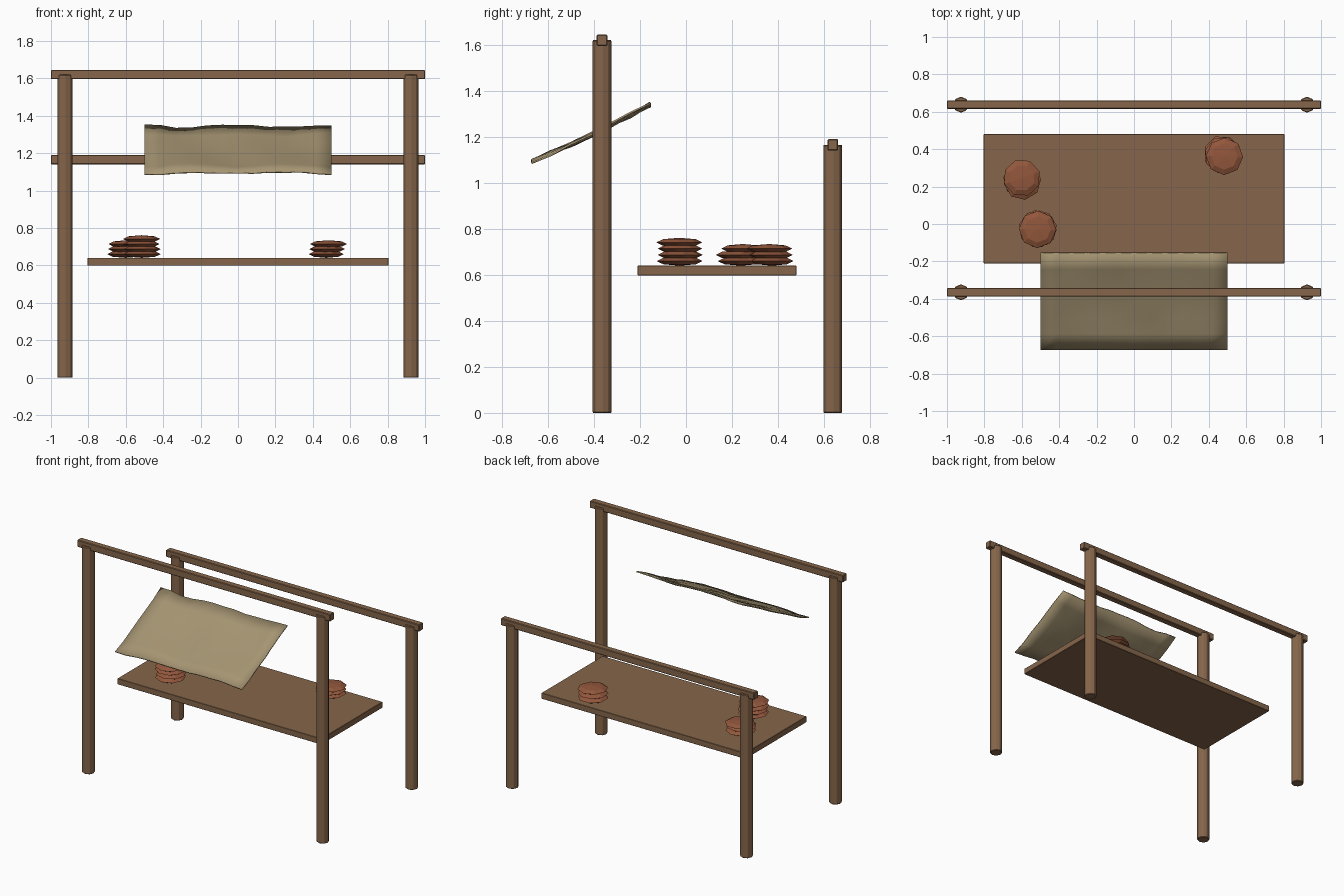
import bpy, bmesh, math, random
from mathutils import Matrix

random.seed(4)
old = bpy.data.objects.get("Cube")
if old:
    bpy.data.objects.remove(old, do_unlink=True)


def material(name, rgb):
    m = bpy.data.materials.new(name)
    m.use_nodes = True
    m.diffuse_color = (*rgb, 1)
    m.node_tree.nodes["Principled BSDF"].inputs["Base Color"].default_value = (*rgb, 1)
    return m


wood = material("brown wood", (0.24, 0.133, 0.07))
cloth = material("tan cloth", (0.38, 0.30, 0.17))
crust = material("baked crust", (0.29, 0.095, 0.045))


def add_object(name, bm, mat):
    mesh = bpy.data.meshes.new(name)
    bm.to_mesh(mesh)
    bm.free()
    mesh.materials.append(mat)
    obj = bpy.data.objects.new(name, mesh)
    bpy.context.collection.objects.link(obj)
    return obj


def bevel(obj, width):
    mod = obj.modifiers.new("soft edges", "BEVEL")
    mod.width = width
    mod.segments = 1


def box(name, size, centre, edge):
    bm = bmesh.new()
    bmesh.ops.create_cube(bm, size=1, matrix=Matrix.Translation(centre) @ Matrix.Diagonal((*size, 1)))
    bevel(add_object(name, bm, wood), edge)


# Posts with a square rail across each pair
for row, y, height in (("front", -0.365, 1.62), ("back", 0.638, 1.165)):
    for side, x in (("left", 0.925), ("right", -0.925)):
        bm = bmesh.new()
        bmesh.ops.create_cone(bm, cap_ends=True, segments=8, radius1=0.0425, radius2=0.0425,
                              depth=height, matrix=Matrix.Translation((x, y, height / 2)))
        bevel(add_object(f"{row}_{side}_post", bm, wood), 0.004)
    box(f"{row}_rail", (2, 0.046, 0.05), (0, y, height), 0.004)

# Counter board
box("counter", (1.61, 0.69, 0.042), (0, 0.135, 0.619), 0.002)

# Sloping, slightly rippled awning
bm = bmesh.new()
bmesh.ops.create_grid(bm, x_segments=12, y_segments=6, size=0.5)
for v in bm.verts:
    t = v.co.y * 2
    ripple = 0.006 * math.sin(13 * v.co.x + 2 * t) + random.uniform(-0.005, 0.005)
    v.co.y = -0.413 + 0.258 * t
    v.co.z = 1.213 + 0.123 * t + 0.01 * (t * t - 0.5) + ripple
awning = add_object("awning", bm, cloth)
thick = awning.modifiers.new("thickness", "SOLIDIFY")
thick.thickness = 0.008
thick.offset = 0
for p in awning.data.polygons:
    p.use_smooth = True

# Stacks of flat loaves: squashed eight-sided rounds, loosely piled
stacks = (("right_back", -0.594, 0.24, 3), ("right_front", -0.51, -0.018, 4), ("left", 0.476, 0.362, 3))
for name, x, y, count in stacks:
    for i in range(count):
        place = Matrix.Translation((x + random.uniform(-0.008, 0.008),
                                    y + random.uniform(-0.012, 0.012), 0.66 + 0.027 * i))
        turn = Matrix.Rotation(random.uniform(0, math.pi), 4, "Z")
        bm = bmesh.new()
        bmesh.ops.create_uvsphere(bm, u_segments=8, v_segments=4, radius=1,
                                  matrix=place @ turn @ Matrix.Diagonal((0.1, 0.1, 0.02, 1)))
        add_object(f"{name}_loaf_{i + 1}", bm, crust)
